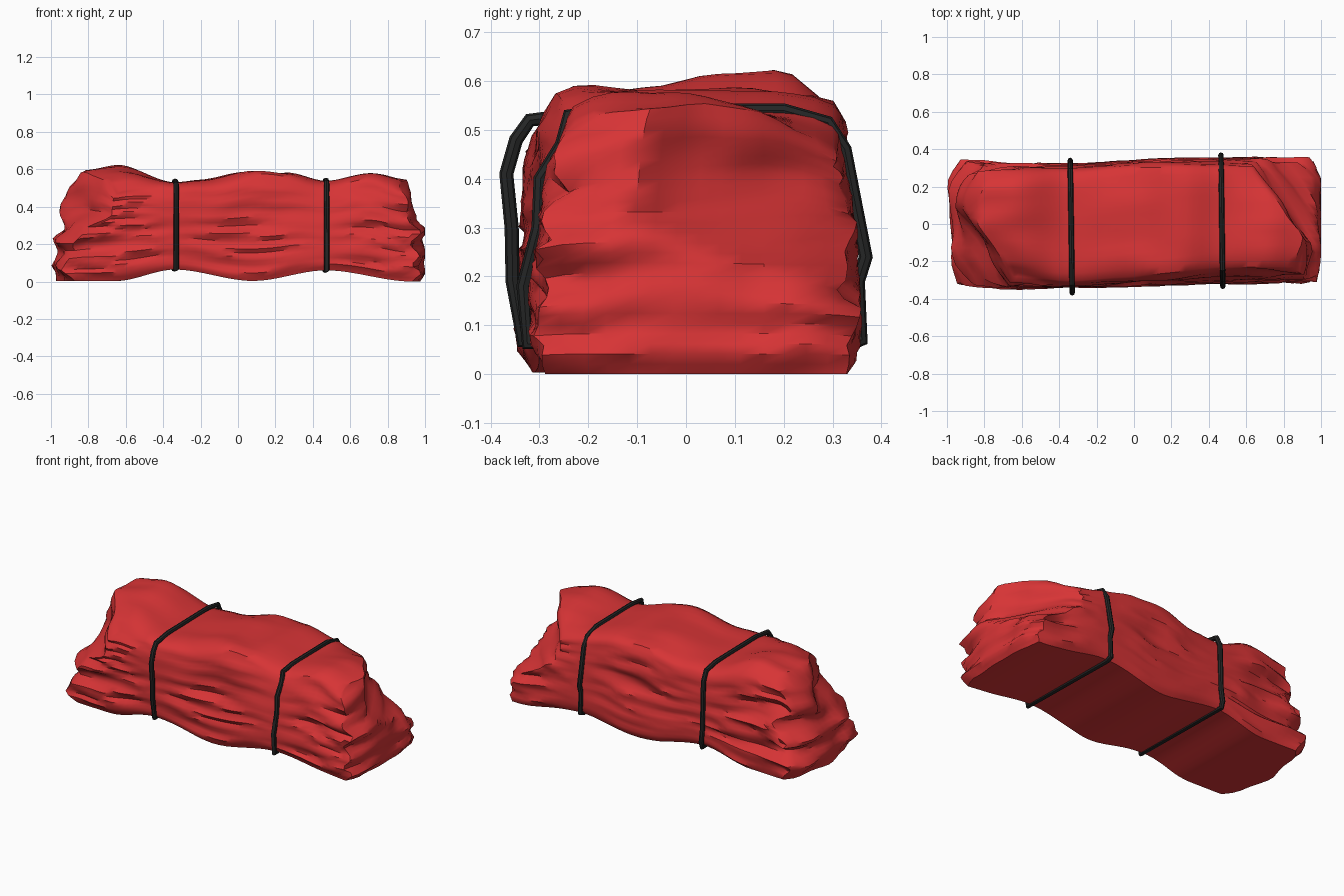
import bpy, bmesh, math
from mathutils import Vector, noise

if "Cube" in bpy.data.objects:
    bpy.data.objects.remove(bpy.data.objects["Cube"])


def material(name, rgb):
    m = bpy.data.materials.new(name)
    m.diffuse_color = (*rgb, 1)
    m.use_nodes = True
    m.node_tree.nodes["Principled BSDF"].inputs["Base Color"].default_value = m.diffuse_color
    return m


def curve(points, t):
    """Smooth interpolation through (position, value) pairs."""
    if t <= points[0][0]:
        return points[0][1]
    for (a, p), (b, q) in zip(points, points[1:]):
        if t <= b:
            k = (t - a) / (b - a)
            return p + (q - p) * k * k * (3 - 2 * k)
    return points[-1][1]


red = material("red cloth", (0.68, 0.034, 0.036))
black = material("black strap", (0.018, 0.019, 0.019))

# Long profiles of the bundle, along x
TOP = [(-0.95, 0.54), (-0.8, 0.60), (-0.65, 0.615), (-0.34, 0.53), (-0.2, 0.54), (0.1, 0.592),
       (0.25, 0.585), (0.47, 0.538), (0.72, 0.58), (0.9, 0.54)]
BOTTOM = [(-0.95, 0.003), (-0.65, 0.003), (-0.34, 0.064), (0.08, 0.003), (0.47, 0.06), (0.93, 0.0)]
FRONT_LOW = [(-0.95, -0.31), (-0.65, -0.34), (-0.34, -0.34), (0.47, -0.322), (0.95, -0.305)]
FRONT_HIGH = [(-0.95, -0.27), (-0.34, -0.325), (0.1, -0.29), (0.47, -0.245), (0.95, -0.24)]
BACK_LOW = [(-0.95, 0.325), (-0.34, 0.325), (0.47, 0.355), (0.95, 0.345)]
BACK_HIGH = [(-0.95, 0.26), (-0.34, 0.29), (0.1, 0.32), (0.47, 0.315), (0.95, 0.32)]
# Ragged ends: how far each layer reaches, by height 0..1
LEFT_END = [(0, 0.95), (0.15, 1.01), (0.3, 0.94), (0.42, 0.985), (0.57, 0.89), (0.7, 0.94),
            (0.78, 0.95), (0.9, 0.92), (1, 0.83)]
RIGHT_END = [(0, 0.97), (0.09, 1.0), (0.17, 0.96), (0.27, 1.0), (0.4, 0.96), (0.52, 1.01),
             (0.66, 0.94), (0.72, 0.92), (0.9, 0.925), (1, 0.89)]
# Upper layers stop at a diagonal across one corner of each end
LEFT_CUT = [(0, 1.15), (0.35, 1.1), (0.52, 1.03), (0.66, 0.88), (1, 0.84)]
RIGHT_CUT = [(0, 1.2), (0.35, 1.12), (0.5, 0.95), (0.62, 0.85), (1, 0.82)]


def cloth(p):
    u, v, w = p
    h = (w + 1) / 2
    s = -1 if u < 0 else 1
    # layered end faces, smoother in the middle, pulled in at the sides
    ends = LEFT_END if u < 0 else RIGHT_END
    layer = curve(ends, h + 0.05 * noise.noise(Vector((v * 2, s * 3, 1))))
    mean = sum(curve(ends, h + d) for d in (-0.2, -0.1, 0, 0.1, 0.2)) / 5
    reach = mean + (layer - mean) * (0.3 + 0.8 * abs(v))
    reach -= (0.07 if u < 0 else 0.03) * abs(v) ** 4
    cut = curve(LEFT_CUT if u < 0 else RIGHT_CUT, h)
    reach = min(reach, cut - 0.63 * s * 0.32 * v)
    reach += 0.035 * noise.noise(Vector((s * 2.3, v * 1.8, w * 3)))
    x = u
    if abs(u) > 0.36:
        x = s * (0.36 + (abs(u) - 0.36) / 0.64 * (reach - 0.36))
    x = max(-1, min(1, x))
    # rounded rectangle section
    vr = v * (1 - 0.06 * abs(w) ** 12)
    hr = h * (1 - 0.055 * abs(v) ** 7)
    front = curve(FRONT_LOW, x) + (curve(FRONT_HIGH, x) - curve(FRONT_LOW, x)) * h * h
    back = curve(BACK_LOW, x) + (curve(BACK_HIGH, x) - curve(BACK_LOW, x)) * h * h
    y = front + (back - front) * (vr + 1) / 2
    z = curve(BOTTOM, x) + (curve(TOP, x) - curve(BOTTOM, x)) * hr
    # two opposite top corners sag
    past = min(1, max(0, (-x - 0.4) / 0.25 if u < 0 else (x - 0.47) / 0.2))
    z -= 0.1 * past * max(0, (0.6 + s * v) / 1.6) ** 2 * h ** 3
    # lengthwise folds on the sides, deeper toward the ends, flat under the straps
    loose = min(1, min(abs(x + 0.335), abs(x - 0.47)) / 0.3)
    far = max(0, abs(x - 0.07) - 0.4)
    amp = 0.006 + 0.022 * loose + 0.07 * far
    side = 1 if v > 0 else -1
    f = noise.noise(Vector((x * 1.7, side * 4.3, w * 3.3))) + 0.35 * noise.noise(Vector((x * 4, side * 9, w * 6)))
    pleat = abs(f) * 1.9 - 0.35
    y -= side * amp * pleat * abs(v) ** 4 * (1 - 0.6 * abs(w) ** 6)
    # soft creases on the top
    z += 0.025 * noise.noise(Vector((x * 3, v * 2, 7))) * h ** 6 * loose
    return Vector((x, y, max(0, z)))


# Crumpled cloth bundle, shaped from a gridded box
NX, NY, NZ = 44, 14, 26
bm = bmesh.new()
cache = {}


def vert(i, j, k):
    if (i, j, k) not in cache:
        q = Vector((2 * i / NX - 1, 2 * j / NY - 1, 2 * k / NZ - 1))
        cache[i, j, k] = bm.verts.new(cloth(q))
    return cache[i, j, k]


def panel(na, nb, place):
    for a in range(na):
        for b in range(nb):
            bm.faces.new([vert(*place(a + s, b + t)) for s, t in ((0, 0), (1, 0), (1, 1), (0, 1))])


for end in (0, 1):
    panel(NX, NY, lambda a, b: (a, b, end * NZ))
    panel(NX, NZ, lambda a, b: (a, end * NY, b))
    panel(NY, NZ, lambda a, b: (end * NX, a, b))
bmesh.ops.recalc_face_normals(bm, faces=bm.faces)
mesh = bpy.data.meshes.new("cloth_bundle")
bm.to_mesh(mesh)
bm.free()
bundle = bpy.data.objects.new("cloth_bundle", mesh)
bpy.context.collection.objects.link(bundle)
mesh.materials.append(red)


# Straps: closed cords around the two pinched waists
def strap(name, x, lean, path):
    cu = bpy.data.curves.new(name, "CURVE")
    cu.dimensions = "3D"
    cu.bevel_depth = 0.0145
    cu.bevel_resolution = 2
    sp = cu.splines.new("POLY")
    sp.points.add(len(path) - 1)
    for pt, (y, z) in zip(sp.points, path):
        pt.co = (x - lean * y, y, z, 1)
    sp.use_cyclic_u = True
    ob = bpy.data.objects.new(name, cu)
    bpy.context.collection.objects.link(ob)
    cu.materials.append(black)
    bpy.context.view_layer.objects.active = ob
    bpy.ops.object.select_all(action="DESELECT")
    ob.select_set(True)
    bpy.ops.object.convert(target="MESH")
    return bpy.context.object


left = strap("left_strap", -0.336, 0.015, [
    (-0.335, 0.067), (-0.355, 0.19), (-0.357, 0.3), (-0.368, 0.41), (-0.348, 0.48), (-0.32, 0.52), (-0.2, 0.535),
    (0.2, 0.535), (0.29, 0.52), (0.318, 0.46), (0.322, 0.35), (0.327, 0.18), (0.34, 0.1), (0.33, 0.065)])
right = strap("right_strap", 0.47, 0.014, [
    (-0.325, 0.062), (-0.333, 0.18), (-0.302, 0.3), (-0.298, 0.4), (-0.254, 0.47), (-0.24, 0.53), (-0.15, 0.54),
    (0.2, 0.54), (0.29, 0.515), (0.325, 0.46), (0.35, 0.33), (0.368, 0.24), (0.352, 0.19), (0.36, 0.07),
    (0.33, 0.06)])

for ob in (bundle, left, right):
    bpy.ops.object.select_all(action="DESELECT")
    ob.select_set(True)
    bpy.context.view_layer.objects.active = ob
    bpy.ops.object.shade_smooth_by_angle(angle=math.radians(40))
